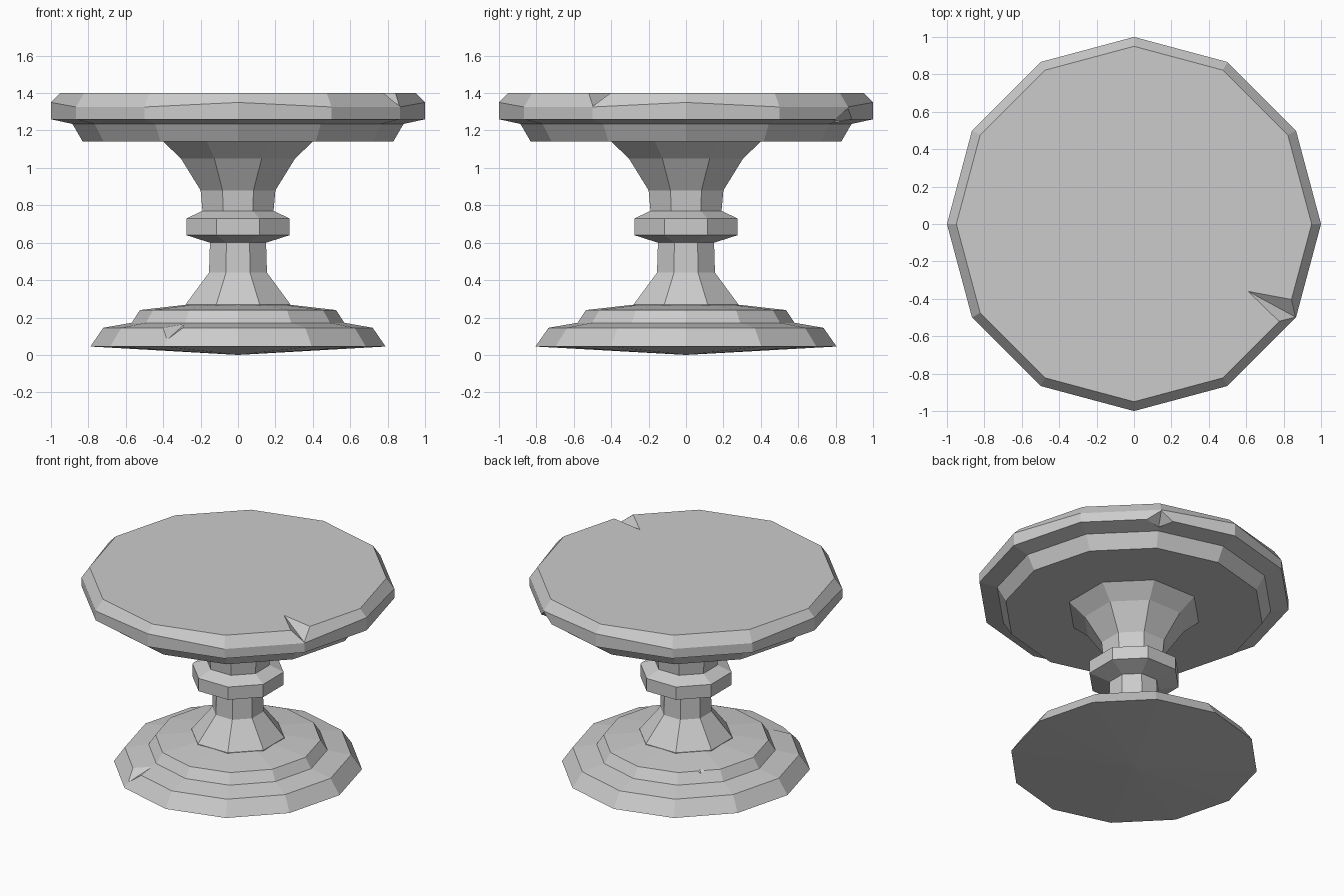
import bpy, bmesh
from math import sin, cos, tau, radians, atan2, hypot

if "Cube" in bpy.data.objects:
    bpy.data.objects.remove(bpy.data.objects["Cube"])

stone = bpy.data.materials.new("grey stone")
stone.use_nodes = True
grey = (0.6, 0.6, 0.6, 1)
stone.diffuse_color = grey
stone.node_tree.nodes["Principled BSDF"].inputs["Base Color"].default_value = grey


def add_object(name, bm):
    bmesh.ops.recalc_face_normals(bm, faces=bm.faces)
    mesh = bpy.data.meshes.new(name)
    bm.to_mesh(mesh)
    bm.free()
    mesh.materials.append(stone)
    obj = bpy.data.objects.new(name, mesh)
    bpy.context.collection.objects.link(obj)
    return obj


def lathe(name, profile, sides, turn=0.0, wobble=None, squash=1.0):
    """Closed faceted solid from (radius, z) points; radius 0 makes a pole."""
    bm = bmesh.new()
    rings = []
    for r, z in profile:
        count = sides if r else 1
        ring = []
        for i in range(count):
            a = turn + tau * i / sides
            dz = wobble(r, z, a) if wobble else 0
            ring.append(bm.verts.new((r * cos(a) * squash, r * sin(a), z + dz)))
        rings.append(ring)
    for low, high in zip(rings, rings[1:]):
        for i in range(sides):
            j = (i + 1) % sides
            if len(low) == 1:
                bm.faces.new((low[0], high[j], high[i]))
            else:
                bm.faces.new((low[i], low[j], high[j], high[i]))
    for ring in (rings[0], rings[-1]):
        if len(ring) > 1:
            bm.faces.new(ring)
    return add_object(name, bm)


def chip(target, name, points):
    """Knock a sharp chip out of an edge with a convex cutter."""
    bm = bmesh.new()
    bmesh.ops.convex_hull(bm, input=[bm.verts.new(p) for p in points])
    cutter = add_object(name, bm)
    cutter.hide_render = True
    cutter.hide_viewport = True
    mod = target.modifiers.new(name, "BOOLEAN")
    mod.operation = "DIFFERENCE"
    mod.solver = "EXACT"
    mod.object = cutter


# Table top: slab with an uneven bevel, and a skirt below
def worn_bevel(r, z, a):
    return -0.028 * abs(sin(2 * a)) if r == 1 and z > 1.3 else 0


table_top = lathe("table_top", [(0.83, 1.14), (0.885, 1.235), (1, 1.26),
                                (1, 1.35), (0.95, 1.4)], 12, wobble=worn_bevel)

# Pedestal column: octagonal, flat side forward, with collar and flares
flat = 1 / cos(tau / 16)
column_profile = [(0.28, 0.25), (0.28, 0.27), (0.155, 0.44), (0.15, 0.6),
                  (0.275, 0.64), (0.275, 0.73), (0.19, 0.77), (0.2, 0.88),
                  (0.305, 1.05), (0.41, 1.15)]
column = lathe("column", [(r * flat, z) for r, z in column_profile], 8, tau / 16)

# Stepped foot with a shallow cone underneath
foot = lathe("foot", [(0, 0), (0.805, 0.045), (0.735, 0.145), (0.58, 0.172),
                      (0.535, 0.24), (0.25, 0.272)], 12, squash=0.98)

# Chips in the stone edges
chip(table_top, "top_chip_cutter", [(0.61, -0.36, 1.4), (0.85, -0.405, 1.4),
     (0.775, -0.52, 1.4), (0.864, -0.498, 1.33), (0.97, -0.56, 1.5)])
chip(table_top, "underside_chip_cutter", [(0.5, 0.867, 1.32), (0.42, 0.89, 1.258),
     (0.57, 0.8, 1.258), (0.45, 0.78, 1.25), (0.56, 0.97, 1.18)])
chip(foot, "foot_chip_cutter", [(-0.28, -0.54, 0.17), (-0.44, -0.6, 0.146),
     (-0.29, -0.67, 0.146), (-0.375, -0.672, 0.085), (-0.42, -0.73, 0.25)])
chip(foot, "step_chip_cutter", [(-0.33, 0.33, 0.255), (-0.43, 0.33, 0.242),
     (-0.35, 0.42, 0.242), (-0.405, 0.39, 0.2), (-0.45, 0.44, 0.32)])
